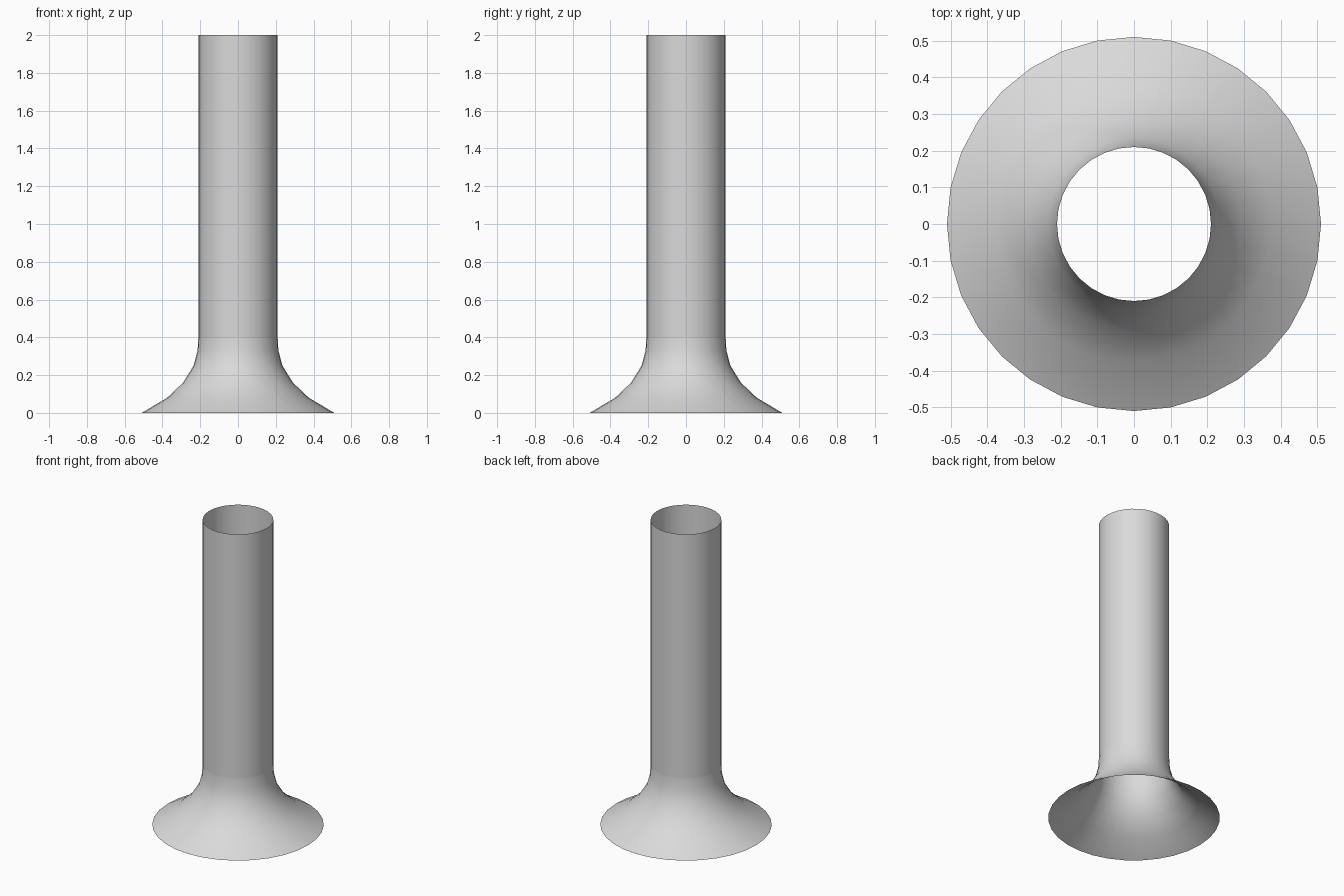
import bpy
import bmesh
import math
from mathutils import Matrix

cube = bpy.data.objects.get("Cube")
if cube:
    bpy.data.objects.remove(cube, do_unlink=True)

SIDES = 32

grey = bpy.data.materials.new("light_grey")
grey.use_nodes = True
grey.diffuse_color = (0.7, 0.7, 0.7, 1)
grey.node_tree.nodes["Principled BSDF"].inputs["Base Color"].default_value = grey.diffuse_color


def lathe(name, profile):
    """Open thin-walled surface of revolution from (radius, height) pairs."""
    bm = bmesh.new()
    rings = []
    for radius, height in profile:
        ring = bmesh.ops.create_circle(bm, segments=SIDES, radius=radius,
                                       matrix=Matrix.Translation((0, 0, height)))
        rings.append(ring["verts"])
    for low, high in zip(rings, rings[1:]):
        for i in range(SIDES):
            j = (i + 1) % SIDES
            bm.faces.new((low[i], low[j], high[j], high[i]))
    bm.normal_update()
    # Make every wall face outward
    for face in bm.faces:
        centre = face.calc_center_median()
        if face.normal.x * centre.x + face.normal.y * centre.y < 0:
            face.normal_flip()
    mesh = bpy.data.meshes.new(name)
    bm.to_mesh(mesh)
    bm.free()
    mesh.materials.append(grey)
    mesh.shade_smooth()
    obj = bpy.data.objects.new(name, mesh)
    bpy.context.collection.objects.link(obj)
    return obj


# Straight open tube
lathe("tube", [(0.21, 0.4), (0.21, 2.0)])

# Flared open foot
lathe("flared_foot", [(0.51, 0), (0.375, 0.08), (0.291, 0.16),
                      (0.235, 0.25), (0.214, 0.33), (0.21, 0.4)])
